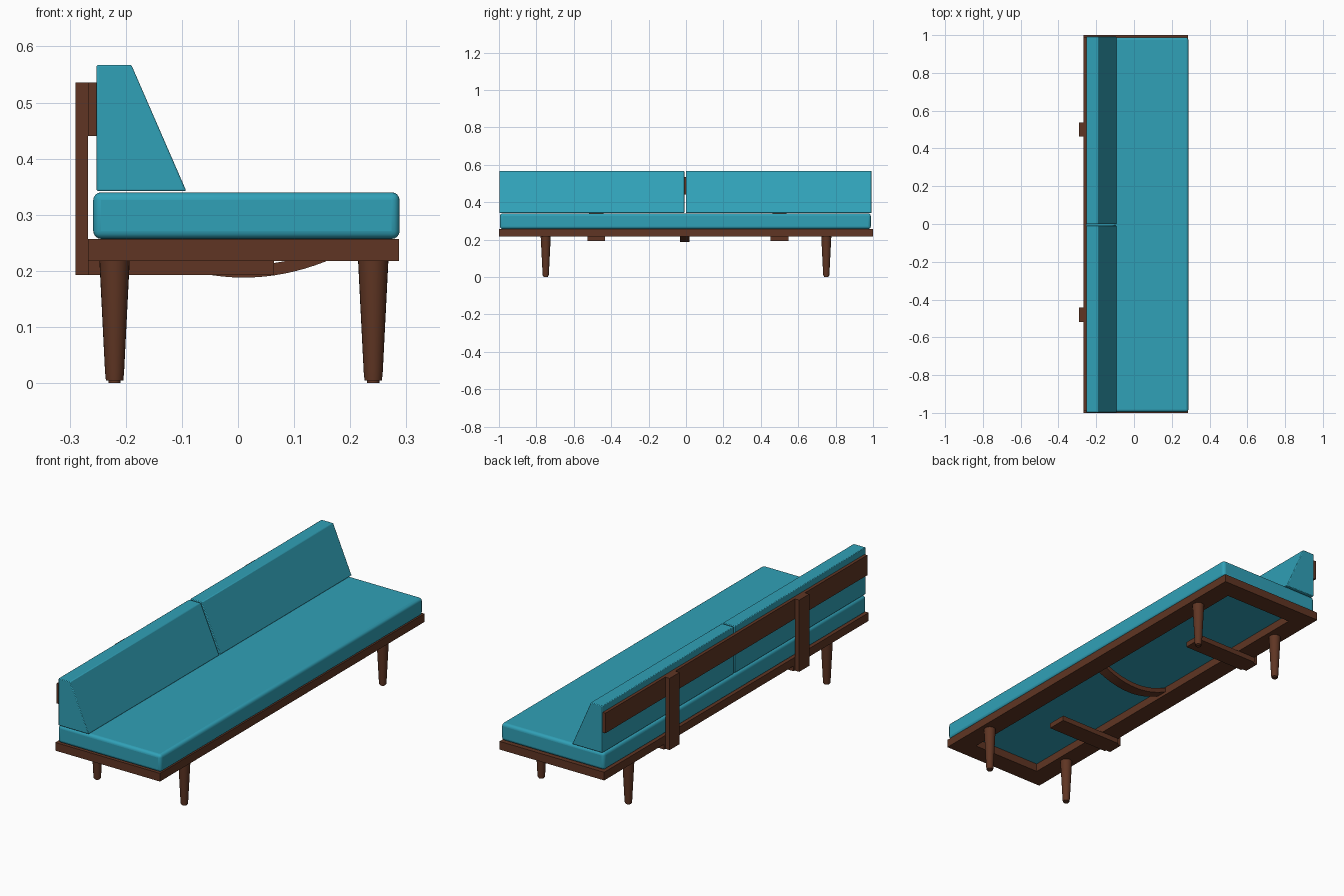
import bpy
import bmesh
import math

default = bpy.data.objects.get("Cube")
if default:
    bpy.data.objects.remove(default)


def make_material(name, color):
    mat = bpy.data.materials.new(name)
    mat.use_nodes = True
    mat.diffuse_color = color
    mat.node_tree.nodes["Principled BSDF"].inputs["Base Color"].default_value = color
    return mat


teal = make_material("teal fabric", (0.03, 0.355, 0.475, 1))
walnut = make_material("walnut wood", (0.115, 0.036, 0.017, 1))


def finish(name, bm, mat, bevel=0, segments=1):
    bmesh.ops.recalc_face_normals(bm, faces=bm.faces)
    mesh = bpy.data.meshes.new(name)
    bm.to_mesh(mesh)
    bm.free()
    mesh.materials.append(mat)
    obj = bpy.data.objects.new(name, mesh)
    bpy.context.collection.objects.link(obj)
    if bevel:
        mod = obj.modifiers.new("soft edges", "BEVEL")
        mod.width = bevel
        mod.segments = segments
    bpy.ops.object.select_all(action="DESELECT")
    obj.select_set(True)
    bpy.context.view_layer.objects.active = obj
    bpy.ops.object.shade_smooth_by_angle(angle=math.radians(35))
    return obj


def extrude_profile(name, points, y0, y1, mat, bevel=0, segments=1):
    """Extrude an x-z outline along y."""
    bm = bmesh.new()
    face = bm.faces.new([bm.verts.new((x, y0, z)) for x, z in points])
    result = bmesh.ops.extrude_face_region(bm, geom=[face])
    moved = [v for v in result["geom"] if isinstance(v, bmesh.types.BMVert)]
    bmesh.ops.translate(bm, verts=moved, vec=(0, y1 - y0, 0))
    return finish(name, bm, mat, bevel, segments)


def box(name, x, y, z, mat, bevel=0, segments=1):
    outline = [(x[0], z[0]), (x[1], z[0]), (x[1], z[1]), (x[0], z[1])]
    return extrude_profile(name, outline, y[0], y[1], mat, bevel, segments)


# Open base frame: two long rails and two end rails
back, front, rail = -0.267, 0.287, 0.094
low, high = 0.218, 0.257
box("back_rail", (back, back + rail), (-1, 1), (low, high), walnut)
box("front_rail", (front - rail, front), (-1, 1), (low, high), walnut)
for side, a, b in (("right", -1, rail - 1), ("left", 1 - rail, 1)):
    box(side + "_end_rail", (back + rail, front - rail), (a, b), (low, high), walnut)

# Tapered round legs with a small glide at the foot
leg_profile = [(0.011, 0), (0.011, 0.005), (0.0155, 0.005), (0.017, 0.02), (0.027, low)]
for name, x, y in (("front_right_leg", 0.241, -0.75), ("front_left_leg", 0.241, 0.75),
                   ("back_right_leg", -0.22, -0.75), ("back_left_leg", -0.22, 0.75)):
    bm = bmesh.new()
    rings = []
    for radius, z in leg_profile:
        angles = [i * math.tau / 24 for i in range(24)]
        rings.append([bm.verts.new((x + radius * math.cos(t), y + radius * math.sin(t), z))
                      for t in angles])
    for lower, upper in zip(rings, rings[1:]):
        for i in range(24):
            j = (i + 1) % 24
            bm.faces.new((lower[i], lower[j], upper[j], upper[i]))
    bm.faces.new(rings[0])
    bm.faces.new(rings[-1])
    finish(name, bm, walnut)

# Backrest posts with their foot bars under the frame
for side, y in (("right", -0.48), ("left", 0.5)):
    box(side + "_back_post", (-0.29, back), (y - 0.038, y + 0.038), (0.193, 0.536), walnut)
    box(side + "_foot_bar", (back, 0.064), (y - 0.047, y + 0.047), (0.193, low), walnut)

# Horizontal back board
box("back_board", (back, -0.252), (-0.99, 0.99), (0.44, 0.536), walnut)

# Bowed centre brace between the long rails
brace_mid, half, sag = 0.01, 0.183, 0.045
steps = [i / 10 - 1 for i in range(21)]
lower = [(brace_mid + half * t, 0.188 + sag * t * t) for t in steps]
upper = [(x, z + 0.022) for x, z in reversed(lower)]
extrude_profile("centre_brace", lower + upper, -0.033, 0.02, walnut)

# Seat cushion with rounded edges
box("seat_cushion", (-0.258, 0.288), (-0.995, 0.988), (high, 0.34), teal, 0.014, 4)

# Two wedge back cushions
wedge = [(-0.252, 0.342), (-0.092, 0.342), (-0.19, 0.567), (-0.252, 0.567)]
extrude_profile("right_back_cushion", wedge, -0.998, -0.009, teal, 0.003, 2)
extrude_profile("left_back_cushion", wedge, -0.001, 0.992, teal, 0.003, 2)
